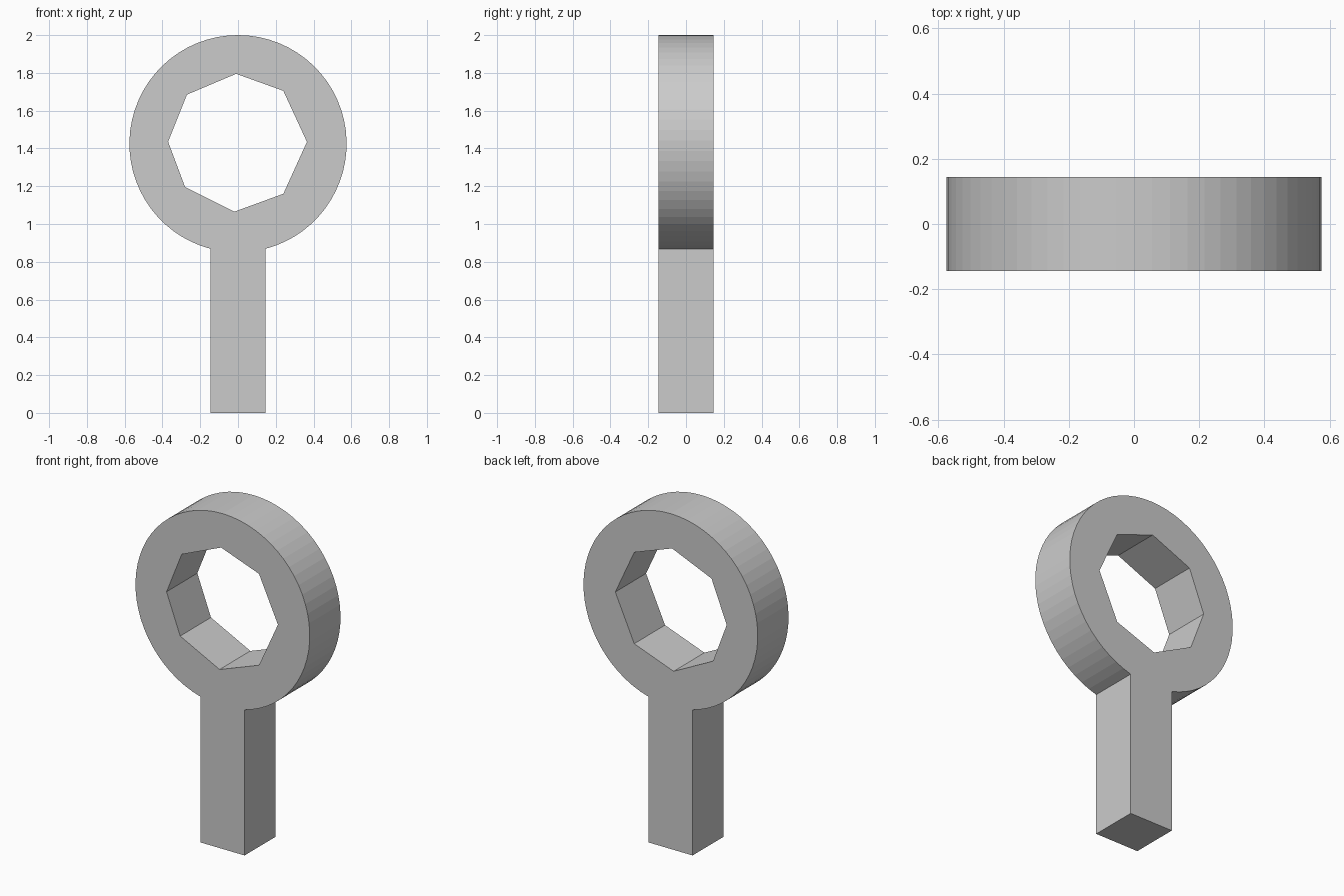
import bpy, bmesh
from math import sin, cos, asin, pi

if "Cube" in bpy.data.objects:
    bpy.data.objects.remove(bpy.data.objects["Cube"])

HALF = 0.145              # half width of the handle and half thickness
CZ, R = 1.425, 0.575      # ring centre height and outer radius

# outer outline: handle plus the round head in one loop
a0 = -pi / 2 + asin(HALF / R)
sweep = 2 * pi - 2 * asin(HALF / R)
N = 60
outline = [(-HALF, 0), (HALF, 0)]
for i in range(N + 1):
    a = a0 + sweep * i / N
    outline.append((R * cos(a), CZ + R * sin(a)))

# slightly uneven eight-sided hole
hole = [(-0.01, 1.795), (0.24, 1.705), (0.365, 1.435), (0.24, 1.16),
        (-0.02, 1.065), (-0.28, 1.195), (-0.37, 1.435), (-0.27, 1.685)]

# filled, extruded profile
curve = bpy.data.curves.new("ring_profile", 'CURVE')
curve.dimensions = '2D'
curve.fill_mode = 'BOTH'
curve.extrude = HALF
for pts in (outline, hole):
    sp = curve.splines.new('POLY')
    sp.points.add(len(pts) - 1)
    for p, (x, z) in zip(sp.points, pts):
        p.co = (x, z, 0, 1)
    sp.use_cyclic_u = True
helper = bpy.data.objects.new("profile_helper", curve)
bpy.context.collection.objects.link(helper)
bpy.context.view_layer.update()
mesh = bpy.data.meshes.new_from_object(
    helper.evaluated_get(bpy.context.evaluated_depsgraph_get()))
bpy.data.objects.remove(helper)

# weld and stand upright
bm = bmesh.new()
bm.from_mesh(mesh)
bmesh.ops.remove_doubles(bm, verts=bm.verts, dist=1e-4)
for v in bm.verts:
    x, y, z = v.co
    v.co = (x, -z, y)
bmesh.ops.recalc_face_normals(bm, faces=bm.faces)
for f in bm.faces:
    f.smooth = False
bm.to_mesh(mesh)
bm.free()
obj = bpy.data.objects.new("ring_head_with_handle", mesh)
bpy.context.collection.objects.link(obj)
